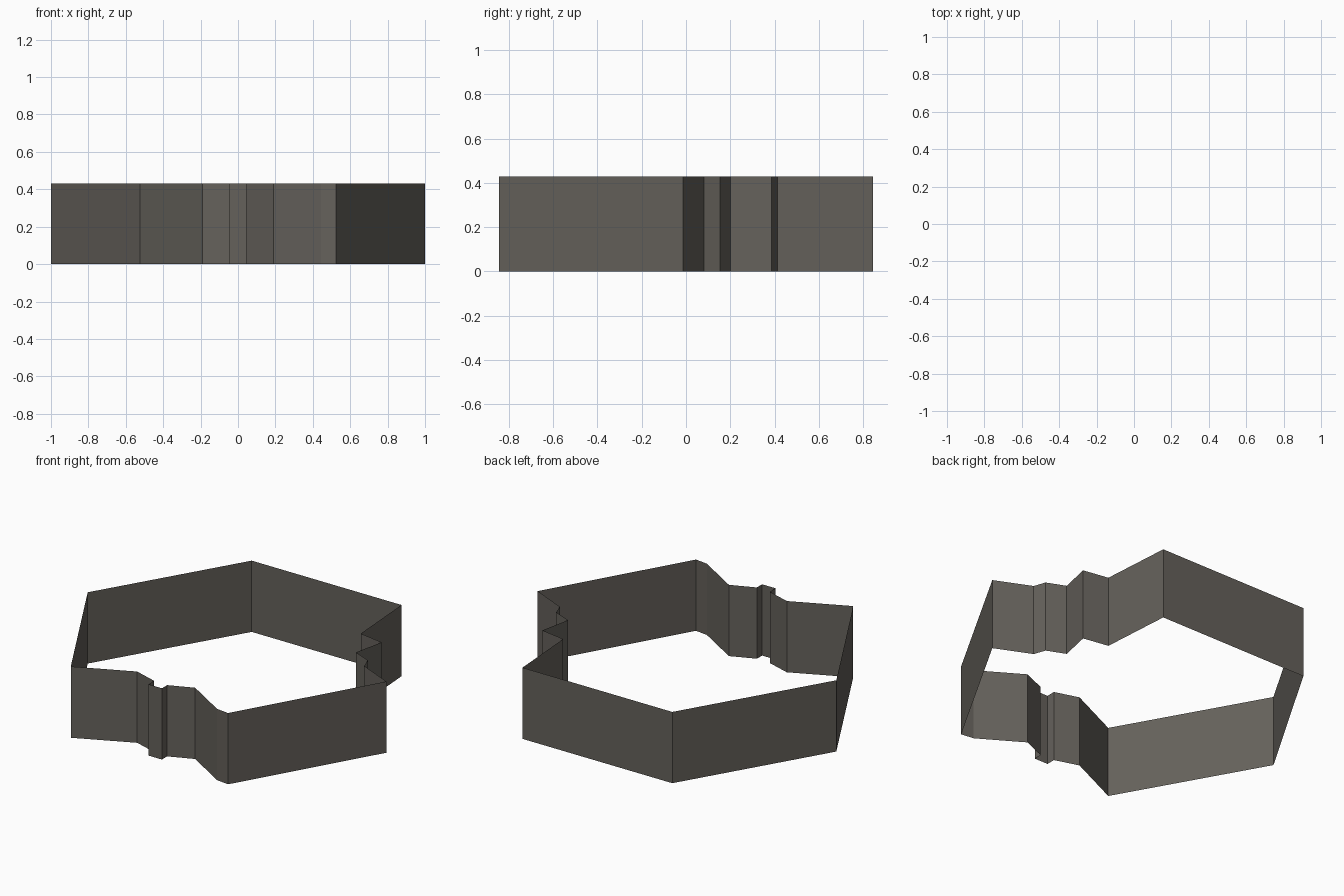
import bpy
import bmesh

if "Cube" in bpy.data.objects:
    bpy.data.objects.remove(bpy.data.objects["Cube"])

HEIGHT = 0.43

# Plan outline, counter-clockwise, of the open-topped hexagonal wall
front_edge = [(-0.525, -0.845), (-0.19, -0.69), (-0.045, -0.735), (-0.045, -0.79),
              (0.045, -0.79), (0.045, -0.74), (0.19, -0.68), (0.445, -0.835), (0.525, -0.845)]
right_edge = [(1.0, -0.014), (0.785, 0.082), (0.76, 0.153), (0.648, 0.2),
              (0.688, 0.387), (0.53, 0.414), (0.5, 0.845)]
back_left = [(-0.5, 0.845), (-1.0, -0.005)]
outline = front_edge + right_edge + back_left

stone = bpy.data.materials.new("dark_stone")
stone.diffuse_color = (0.13, 0.12, 0.105, 1.0)
stone.use_nodes = True
stone.node_tree.nodes["Principled BSDF"].inputs["Base Color"].default_value = stone.diffuse_color

# Wall: outline raised into a single-sheet band, open above and below
bm = bmesh.new()
low = [bm.verts.new((x, y, 0)) for x, y in outline]
high = [bm.verts.new((x, y, HEIGHT)) for x, y in outline]
for i in range(len(outline)):
    j = (i + 1) % len(outline)
    bm.faces.new((low[i], low[j], high[j], high[i]))

mesh = bpy.data.meshes.new("perimeter_wall")
bm.to_mesh(mesh)
bm.free()
mesh.materials.append(stone)
wall = bpy.data.objects.new("perimeter_wall", mesh)
bpy.context.collection.objects.link(wall)
